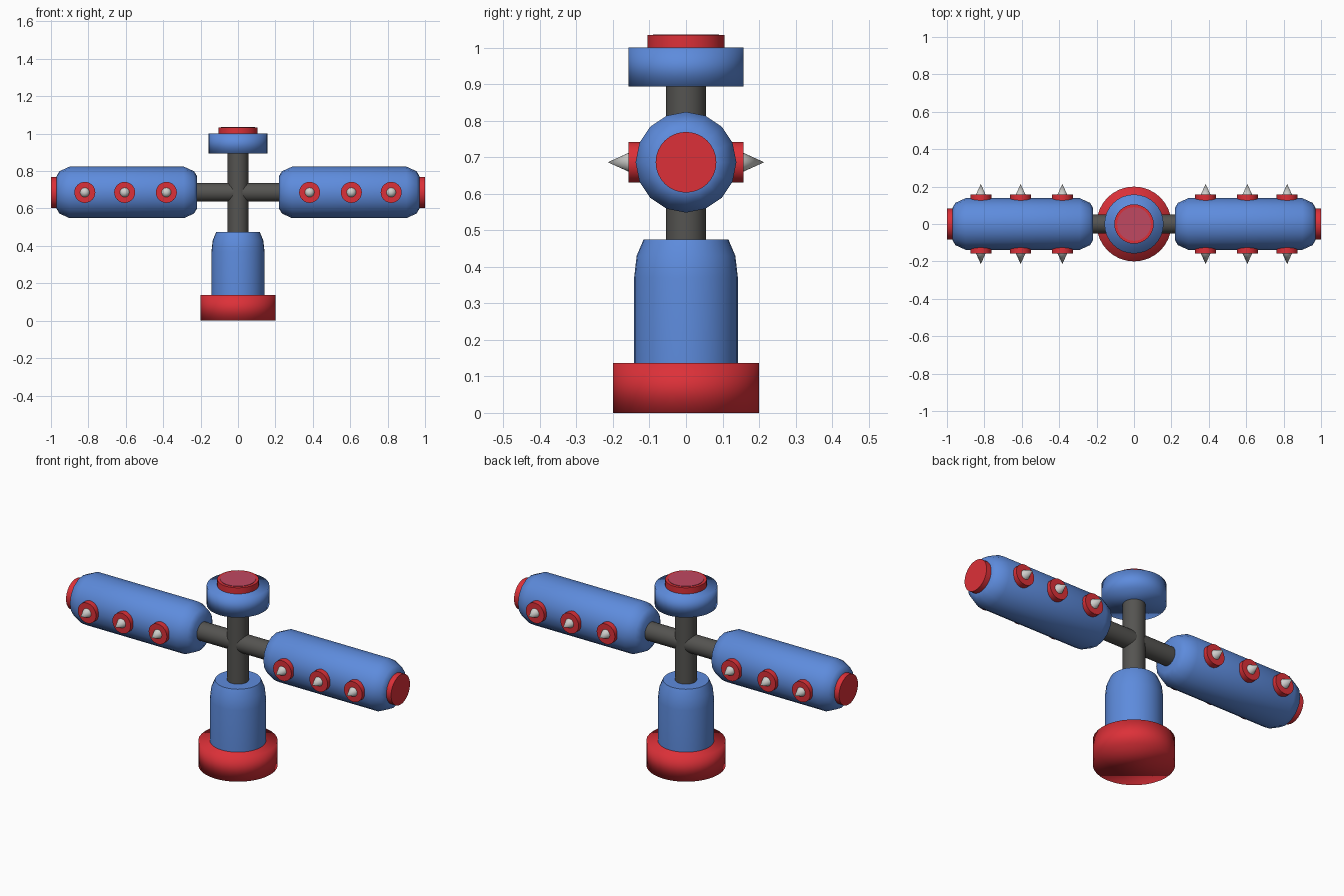
import bpy
import bmesh
from math import cos, sin, tau
from mathutils import Matrix, Vector

cube = bpy.data.objects.get("Cube")
if cube:
    bpy.data.objects.remove(cube)


def material(name, rgb):
    m = bpy.data.materials.new(name)
    m.use_nodes = True
    m.diffuse_color = (*rgb, 1)
    m.node_tree.nodes["Principled BSDF"].inputs["Base Color"].default_value = (*rgb, 1)
    return m


BLUE = material("blue", (0.11, 0.26, 0.72))
RED = material("red", (0.72, 0.03, 0.04))
PINK = material("rose", (0.53, 0.065, 0.12))
GREY = material("dark grey", (0.09, 0.088, 0.082))
STEEL = material("light steel", (0.62, 0.62, 0.60))


def turned(name, profile, mat, origin=(0, 0, 0), axis=(0, 0, 1), sides=32, hard=False):
    """Solid of revolution from (radius, height) points along an axis."""
    bm = bmesh.new()
    rings = []
    for r, h in profile:
        if r == 0:
            rings.append([bm.verts.new((0, 0, h))])
        else:
            rings.append([bm.verts.new((r * cos(tau * i / sides), r * sin(tau * i / sides), h))
                          for i in range(sides)])
    for a, b in zip(rings, rings[1:]):
        for i in range(sides):
            j = (i + 1) % sides
            if len(b) == 1:
                bm.faces.new((a[i], a[j], b[0]))
            else:
                bm.faces.new((a[i], a[j], b[j], b[i]))
    for ring in (rings[0], rings[-1]):
        if len(ring) > 1:
            bm.faces.new(ring)
    bmesh.ops.recalc_face_normals(bm, faces=bm.faces)
    turn = Vector((0, 0, 1)).rotation_difference(Vector(axis)).to_matrix().to_4x4()
    bm.transform(Matrix.Translation(origin) @ turn)
    mesh = bpy.data.meshes.new(name)
    bm.to_mesh(mesh)
    bm.free()
    mesh.materials.append(mat)
    mesh.shade_smooth()
    obj = bpy.data.objects.new(name, mesh)
    bpy.context.collection.objects.link(obj)
    if hard:
        bpy.context.view_layer.objects.active = obj
        bpy.ops.object.select_all(action="DESELECT")
        obj.select_set(True)
        bpy.ops.object.shade_smooth_by_angle()
    return obj


def disc(name, radius, low, high, mat, **kw):
    return turned(name, [(radius, low), (radius, high)], mat, **kw)


# Upright stack: foot, body, pole and head
disc("foot", 0.2, 0, 0.137, RED)
turned("body", [(0.142, 0.1), (0.142, 0.37), (0.135, 0.43), (0.116, 0.475)], BLUE, hard=True)
disc("pole", 0.055, 0.42, 0.94, GREY, hard=True)
disc("head", 0.158, 0.893, 1.0, BLUE)
disc("head_button", 0.105, 0.98, 1.034, RED, hard=True)
disc("button_top", 0.09, 1.03, 1.036, PINK, hard=True)

# Arms with rounded ends, end caps and rows of studs
ARM_Z = 0.686
disc("crossbar", 0.05, -0.3, 0.3, GREY, origin=(0, 0, ARM_Z), axis=(1, 0, 0), hard=True)
arm_profile = [(0.085, 0.218), (0.113, 0.235), (0.138, 0.29),
               (0.138, 0.90), (0.113, 0.955), (0.085, 0.971)]
for side, sx in (("left", 1), ("right", -1)):
    along = (sx, 0, 0)
    turned(side + "_arm", arm_profile, BLUE, (0, 0, ARM_Z), along, sides=16)
    disc(side + "_end_cap", 0.083, 0.95, 1.0, RED, origin=(0, 0, ARM_Z), axis=along, hard=True)
    for face, sy in (("front", -1), ("back", 1)):
        for n, x in enumerate((0.383, 0.606, 0.819), 1):
            place = dict(origin=(sx * x, 0, ARM_Z), axis=(0, sy, 0))
            label = f"{side}_{face}_{n}"
            disc("stud_" + label, 0.056, 0.1, 0.158, RED, hard=True, **place)
            turned("spike_" + label, [(0.029, 0.15), (0, 0.214)], STEEL, sides=16,
                   hard=True, **place)
